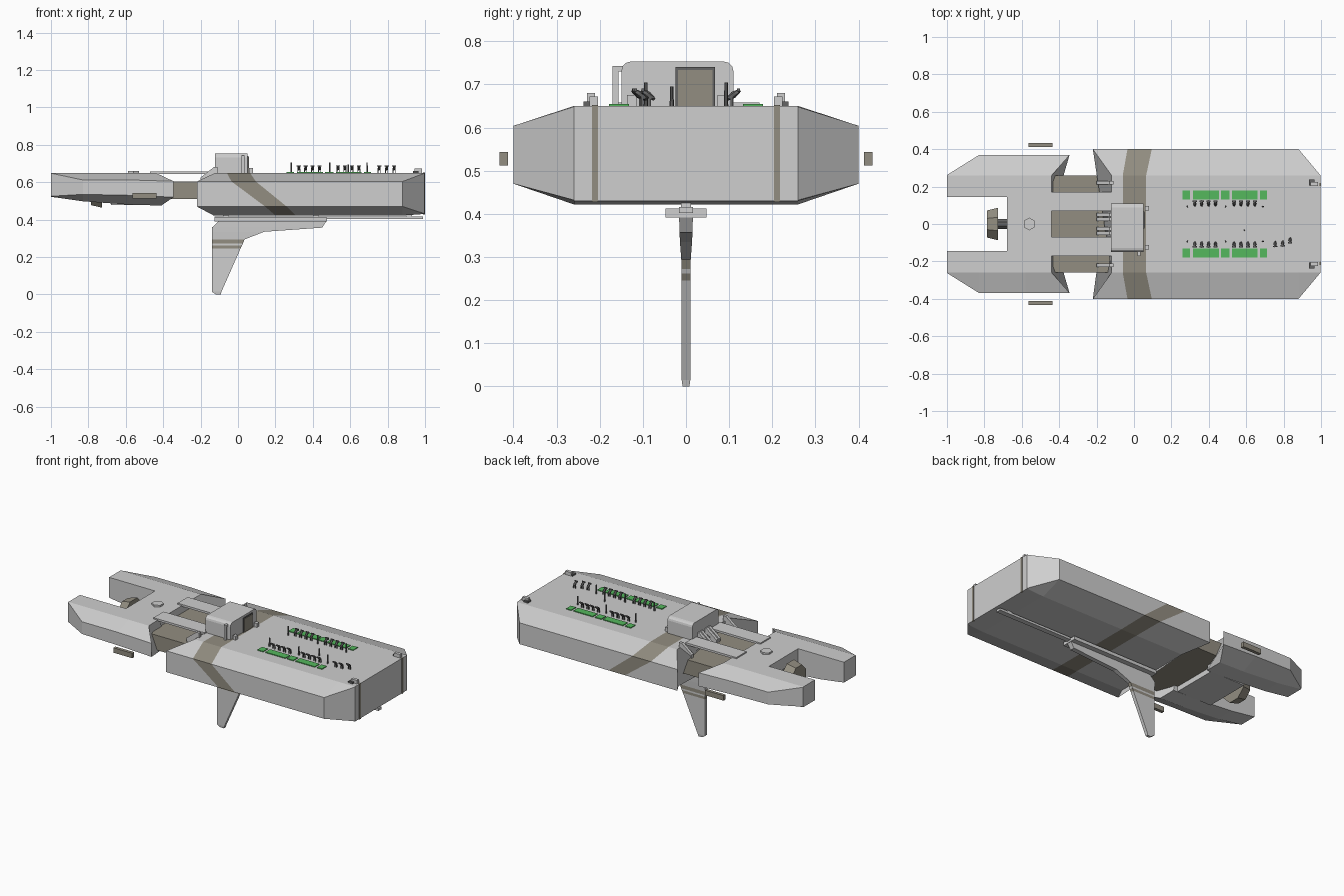
import bpy, bmesh, math
from mathutils import Matrix, Vector

if "Cube" in bpy.data.objects:
    bpy.data.objects.remove(bpy.data.objects["Cube"])


def mat(name, rgb):
    m = bpy.data.materials.new(name)
    m.diffuse_color = (*rgb, 1)
    m.use_nodes = True
    m.node_tree.nodes["Principled BSDF"].inputs["Base Color"].default_value = m.diffuse_color
    return m


GREY = mat("hull grey", (0.62, 0.62, 0.62))
BROWN = mat("dull brown", (0.29, 0.27, 0.22))
GREEN = mat("deck green", (0.09, 0.48, 0.11))
DARK = mat("dark grey", (0.13, 0.13, 0.13))


def finish(bm, name, mats):
    bmesh.ops.recalc_face_normals(bm, faces=bm.faces)
    me = bpy.data.meshes.new(name)
    bm.to_mesh(me)
    bm.free()
    for m in mats:
        me.materials.append(m)
    ob = bpy.data.objects.new(name, me)
    bpy.context.collection.objects.link(ob)
    return ob


def loft(name, rings, mats, bands=()):
    """Skin closed rings; bands lists the segments that use material 1."""
    bm = bmesh.new()
    vs = [[bm.verts.new(p) for p in r] for r in rings]
    n = len(vs[0])
    for k in range(len(vs) - 1):
        for i in range(n):
            j = (i + 1) % n
            f = bm.faces.new((vs[k][i], vs[k][j], vs[k + 1][j], vs[k + 1][i]))
            f.material_index = int(k in bands)
    bm.faces.new(vs[0])
    bm.faces.new(vs[-1])
    return finish(bm, name, mats)


def box(name, x, y, z, m, bevel=0):
    bm = bmesh.new()
    bmesh.ops.create_cube(bm, size=1)
    for v in bm.verts:
        v.co = [a[0] + (a[1] - a[0]) * (c + 0.5) for a, c in zip((x, y, z), v.co)]
    if bevel:
        edges = [e for e in bm.edges if all(v.co.z > z[0] + 1e-4 for v in e.verts)
                 and abs(e.verts[0].co.x - e.verts[1].co.x) > 1e-4]
        bmesh.ops.bevel(bm, geom=edges, offset=bevel, segments=3, profile=0.5, affect='EDGES')
    return finish(bm, name, [m])


def cone(name, loc, r1, r2, depth, sides, m, rot=Matrix()):
    bm = bmesh.new()
    bmesh.ops.create_cone(bm, cap_ends=True, segments=sides, radius1=r1, radius2=r2,
                          depth=depth, matrix=Matrix.Translation(loc) @ rot)
    return finish(bm, name, [m])


# Forward hull: eight-sided sections, with a slanted painted band
def hull_ring(xs, ys=(0.26, 0.40, 0.40, 0.26), zs=(0.65, 0.604, 0.47, 0.422)):
    half = list(zip(xs, ys, zs))
    return half + [(x, -y, z) for x, y, z in reversed(half)]


loft("forward_hull", [
    hull_ring((-0.12, -0.22, -0.22, -0.13)),
    hull_ring((-0.06, -0.035, 0.145, 0.20)),
    hull_ring((0.065, 0.095, 0.26, 0.31)),
    hull_ring((0.88, 0.88, 0.88, 0.88)),
    hull_ring((0.997,) * 4, (0.26,) * 4, (0.65, 0.648, 0.432, 0.43)),
], [GREY, BROWN], bands=(1,))

# Twin stern arms, their bridge and the linking core
for s in (1, -1):
    def arm_ring(xs, ys, zs):
        return [(x, s * y, z) for x, y, z in zip(xs, ys, zs)]
    wide = (0.145, 0.26, 0.368, 0.368, 0.26, 0.145)
    loft("stern_arm", [
        arm_ring((-1,) * 6, (0.145, 0.26, 0.262, 0.262, 0.26, 0.145),
                 (0.65, 0.65, 0.648, 0.525, 0.522, 0.522)),
        arm_ring((-0.83,) * 6, wide, (0.65, 0.65, 0.612, 0.535, 0.498, 0.498)),
        arm_ring((-0.58,) * 6, wide, (0.65, 0.65, 0.612, 0.53, 0.48, 0.48)),
        arm_ring((-0.44, -0.44, -0.345, -0.345, -0.41, -0.41), wide,
                 (0.65, 0.65, 0.605, 0.52, 0.475, 0.475)),
    ], [GREY])
    # Side pods, deck bridges, brackets
    box("side_pod", (-0.565, -0.435), sorted((s * 0.412, s * 0.432)), (0.512, 0.543), BROWN)
    box("deck_bridge", (-0.47, -0.115), sorted((s * 0.07, s * 0.17)), (0.645, 0.658), GREY)
    for y in (0.025, 0.05, 0.22):
        prof = ((-0.2, 0.60), (-0.2, 0.625), (-0.13, 0.68), (-0.11, 0.68), (-0.11, 0.60))
        loft("link_bracket", [[(x, s * y + d, z) for x, z in prof] for d in (-0.009, 0.009)], [GREY])
    # Bow strips and bollards
    box("bow_strip", (0.99, 1.0), sorted((s * 0.204, s * 0.218)), (0.428, 0.652), BROWN)
    box("bow_bollard", (0.945, 0.985), sorted((s * 0.204, s * 0.224)), (0.645, 0.672), GREY)
    box("bow_cleat", (0.935, 0.965), sorted((s * 0.205, s * 0.238)), (0.645, 0.66), DARK)
box("stern_bridge", (-0.68, -0.44), (-0.146, 0.146), (0.478, 0.65), GREY)
box("link_core", (-0.45, -0.11), (-0.258, 0.258), (0.51, 0.603), BROWN)
cone("stern_hatch", (-0.56, 0, 0.655), 0.034, 0.034, 0.012, 6, GREY)

# Eight-sided stern nozzle and its shaft
turn = Matrix.Rotation(math.pi / 2, 4, 'Y') @ Matrix.Rotation(math.pi / 8, 4, 'Z')
cone("stern_nozzle", (-0.757, 0, 0.55), 0.078, 0.094, 0.06, 8, BROWN, turn)
cone("nozzle_shaft", (-0.70, 0, 0.55), 0.03, 0.03, 0.07, 8, DARK, turn)

# Cabin with door, frame, lamp pipe and side posts
box("cabin", (-0.122, 0.052), (-0.15, 0.11), (0.6, 0.753), GREY, 0.022)
box("door_frame", (0.05, 0.056), (-0.024, 0.067), (0.65, 0.74), DARK)
box("door", (0.052, 0.059), (-0.018, 0.061), (0.65, 0.734), BROWN)
box("pipe_upright", (0.02, 0.034), (-0.17, -0.157), (0.648, 0.742), GREY)
box("pipe_elbow", (0.02, 0.034), (-0.17, -0.145), (0.73, 0.743), GREY)
for y in (0.085, -0.125):
    box("cabin_post", (0.06, 0.08), (y - 0.012, y + 0.012), (0.648, 0.675), GREY)

# Keel fin: side profile given as depth bands, two of them painted
fin = [(-0.10, -0.105, 0.0, 0.008), (-0.14, -0.088, 0.015, 0.01),
       (-0.14, 0.014, 0.246, 0.011), (-0.14, 0.022, 0.262, 0.011),
       (-0.14, 0.026, 0.272, 0.011), (-0.14, 0.035, 0.294, 0.011),
       (-0.14, 0.14, 0.335, 0.014), (-0.14, 0.45, 0.357, 0.015),
       (-0.10, 0.475, 0.395, 0.016)]
fin[0] = (-0.118, -0.092, 0.0, 0.008)
loft("keel_fin", [[(a, -t, z), (b, -t, z), (b, t, z), (a, t, z)] for a, b, z, t in fin],
     [GREY, BROWN], bands=(2, 4))
box("keel_plate", (-0.125, 0.475), (-0.048, 0.048), (0.391, 0.412), GREY)
box("keel_rail", (-0.125, 0.99), (-0.016, 0.016), (0.402, 0.416), GREY)
for x in (-0.08, 0.4, 0.9):
    box("rail_mount", (x, x + 0.03), (-0.012, 0.012), (0.41, 0.426), GREY)


# Deck machines: two legs, leaning body and a head joined in one mesh
def machine(x, y, s):
    bm = bmesh.new()
    lean = Matrix.Rotation(s * math.radians(35), 4, 'X')
    for dx in (-0.006, 0.006):
        bmesh.ops.create_cube(bm, size=1, matrix=Matrix.Translation((x + dx, y - s * 0.004, 0.66))
                              @ Matrix.Diagonal((0.004, 0.006, 0.024, 1)))
    bmesh.ops.create_icosphere(bm, subdivisions=1, radius=1,
                               matrix=Matrix.Translation((x, y, 0.676)) @ lean
                               @ Matrix.Diagonal((0.009, 0.022, 0.008, 1)))
    bmesh.ops.create_cube(bm, size=1, matrix=Matrix.Translation((x, y + s * 0.012, 0.687))
                          @ Matrix.Diagonal((0.022, 0.007, 0.007, 1)))
    finish(bm, "deck_machine", [DARK])


# Green deck pads, poles and machines on both sides
for s in (1, -1):
    for a, b in ((0.26, 0.30), (0.315, 0.455), (0.465, 0.51), (0.525, 0.66), (0.675, 0.71)):
        box("green_pad", (a, b), sorted((s * 0.132, s * 0.178)), (0.648, 0.655), GREEN)
    for x in (0.285, 0.49, 0.69):
        cone("deck_pole", (x, s * 0.093, 0.677), 0.005, 0.004, 0.056, 6, DARK)
    for start in (0.325, 0.535):
        for i in range(4):
            machine(start + i * 0.037, s * 0.11, s)
for x, y in ((0.755, -0.108), (0.795, -0.105), (0.835, -0.088)):
    machine(x, y, -1)
cone("deck_pole", (0.59, -0.033, 0.67), 0.005, 0.004, 0.05, 6, DARK)
